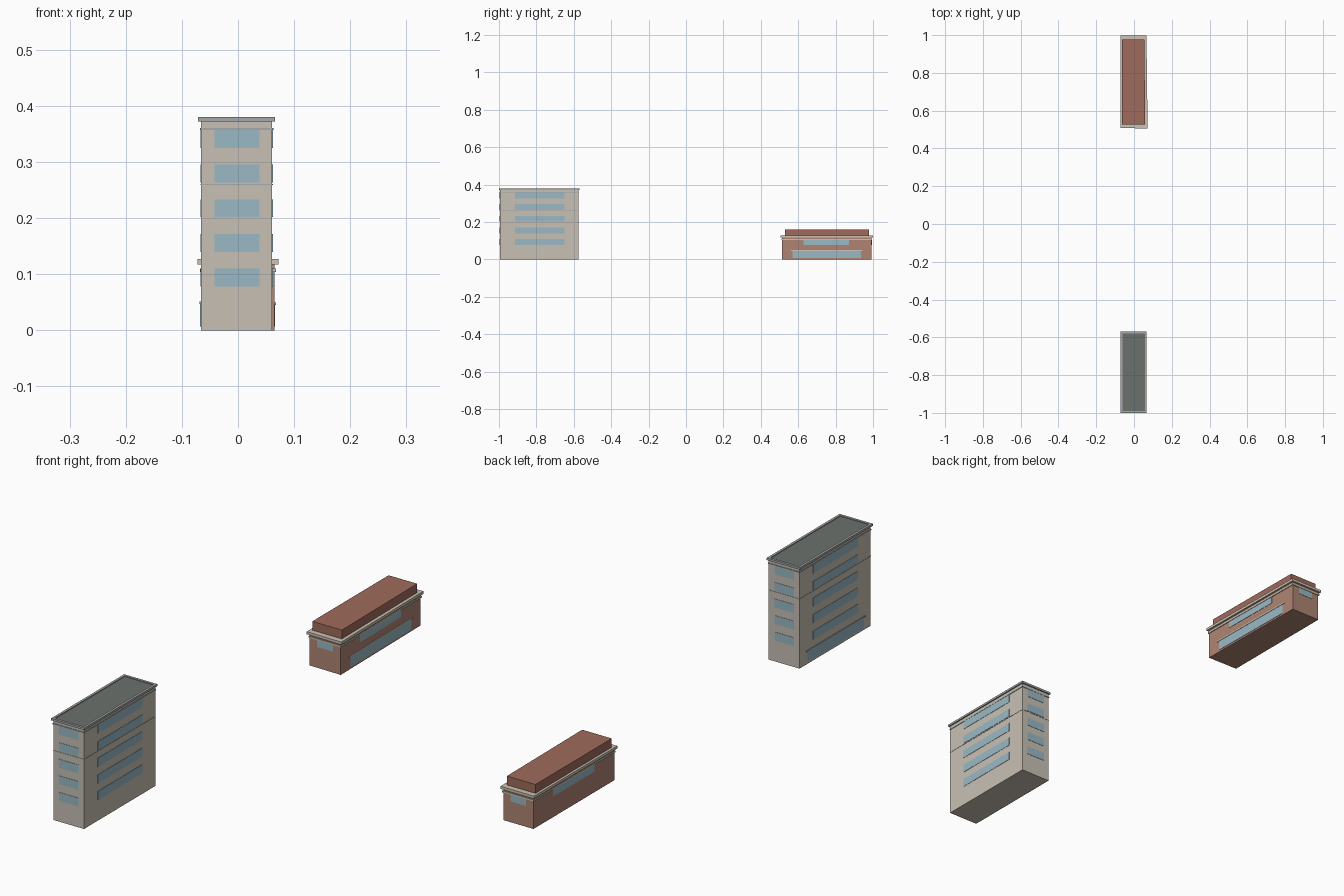
import bpy
from mathutils import Vector

if "Cube" in bpy.data.objects:
    bpy.data.objects.remove(bpy.data.objects["Cube"])


def material(name, r, g, b):
    m = bpy.data.materials.new(name)
    m.diffuse_color = [(c / 255) ** 2.2 for c in (r, g, b)] + [1]
    m.use_nodes = True
    m.node_tree.nodes["Principled BSDF"].inputs["Base Color"].default_value = m.diffuse_color
    return m


STONE = material("stone", 198, 191, 179)
GREY = material("grey_trim", 165, 168, 168)
ROOF = material("dark_roof", 108, 112, 109)
BRICK = material("brick", 173, 131, 114)
RED = material("red_roof", 158, 106, 92)
CREAM = material("cream_trim", 203, 193, 178)
GLASS = material("glass", 152, 183, 195)


def make(name, verts, faces, mat):
    me = bpy.data.meshes.new(name)
    me.from_pydata(verts, [], faces)
    me.materials.append(mat)
    ob = bpy.data.objects.new(name, me)
    bpy.context.collection.objects.link(ob)


def grow(quad, d):
    """Move the corners of a counter-clockwise plot outward (inward if negative)."""
    signs = [(-1, -1), (1, -1), (1, 1), (-1, 1)]
    return [(x + sx * d, y + sy * d) for (x, y), (sx, sy) in zip(quad, signs)]


def prism(name, quad, z0, z1, mat):
    verts = [(x, y, z) for z in (z0, z1) for x, y in quad]
    sides = [(i, (i + 1) % 4, (i + 1) % 4 + 4, i + 4) for i in range(4)]
    make(name, verts, [(3, 2, 1, 0), (4, 5, 6, 7)] + sides, mat)


def ring(name, outer, inner, z0, z1, mat):
    loops = [(outer, z0), (outer, z1), (inner, z1), (inner, z0)]
    verts = [(x, y, z) for q, z in loops for x, y in q]
    faces = []
    for k in range(4):
        a, b = k * 4, (k + 1) % 4 * 4
        for i in range(4):
            j = (i + 1) % 4
            faces.append((a + i, a + j, b + j, b + i))
    make(name, verts, faces, mat)


def panel(name, quad, side, f0, f1, z0, z1, depth, mat):
    """Thin box on one wall (0 front, 1 right, 2 back, 3 left)."""
    a, b = Vector(quad[side]), Vector(quad[(side + 1) % 4])
    n = Vector((b.y - a.y, a.x - b.x)).normalized()
    p, q = a.lerp(b, f0), a.lerp(b, f1)
    plan = [p + n * depth, q + n * depth, q - n * 0.001, p - n * 0.001]
    prism(name, [tuple(v) for v in plan], z0, z1, mat)


SIDES = ("front", "right", "back", "left")

# Tall stone building
tall = [(-0.066, -0.995), (0.061, -0.995), (0.061, -0.575), (-0.066, -0.575)]
prism("tower_walls", tall, 0, 0.374, STONE)
ring("tower_cornice", grow(tall, 0.005), grow(tall, -0.004), 0.372, 0.38, GREY)
prism("tower_roof", grow(tall, -0.003), 0.373, 0.377, ROOF)
prism("tower_upper_band", grow(tall, 0.002), 0.357, 0.361, GREY)
prism("tower_middle_band", grow(tall, 0.001), 0.2592, 0.2605, GREY)
for side, label in enumerate(SIDES):
    for floor in range(5):
        z = 0.078 + floor * 0.0618
        panel(f"tower_window_{label}_{floor + 1}", tall, side, 0.19, 0.82,
              z, z + 0.032, 0.0012, GLASS)
panel("tower_shopfront", tall, 3, 0.11, 0.90, 0.007, 0.047, 0.0015, GLASS)
panel("tower_shop_ledge", tall, 3, 0.09, 0.92, 0.047, 0.051, 0.003, GREY)

# Low brick building on a slightly tapered plot
low = [(-0.065, 0.515), (0.065, 0.513), (0.059, 0.992), (-0.065, 0.992)]
prism("shop_walls", low, 0, 0.12, BRICK)
prism("shop_band", grow(low, 0.003), 0.104, 0.110, CREAM)
prism("shop_cornice", grow(low, 0.007), 0.117, 0.127, CREAM)
attic = [(-0.063, 0.528), (0.059, 0.528), (0.055, 0.978), (-0.063, 0.978)]
prism("shop_attic", attic, 0.125, 0.16, RED)
for side, label in enumerate(SIDES):
    panel(f"shop_window_{label}", low, side, 0.24, 0.75, 0.078, 0.104, 0.0012, GLASS)
panel("shop_front_glass", low, 1, 0.12, 0.88, 0.007, 0.045, 0.0015, GLASS)
panel("shop_front_ledge", low, 1, 0.10, 0.90, 0.045, 0.050, 0.003, CREAM)
